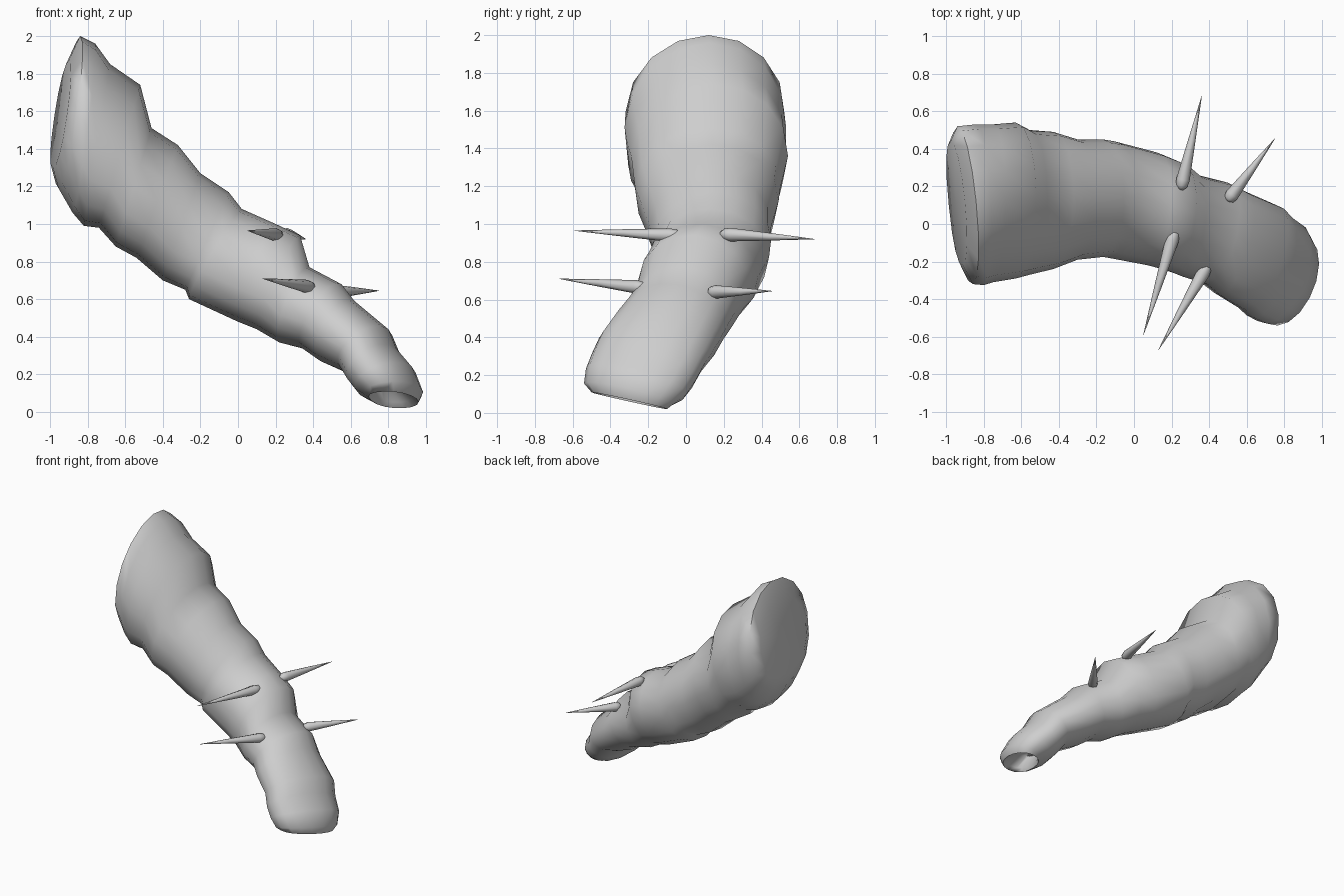
import bpy, bmesh, math
from mathutils import Vector

if "Cube" in bpy.data.objects:
    bpy.data.objects.remove(bpy.data.objects["Cube"])

grey = bpy.data.materials.new("plain grey")
grey.diffuse_color = (0.62, 0.62, 0.62, 1)
grey.use_nodes = True
grey.node_tree.nodes["Principled BSDF"].inputs["Base Color"].default_value = grey.diffuse_color
SIDES = 16


def make_object(name, bm, angle):
    bmesh.ops.recalc_face_normals(bm, faces=bm.faces)
    mesh = bpy.data.meshes.new(name)
    bm.to_mesh(mesh)
    bm.free()
    mesh.materials.append(grey)
    ob = bpy.data.objects.new(name, mesh)
    bpy.context.collection.objects.link(ob)
    bpy.ops.object.select_all(action='DESELECT')
    ob.select_set(True)
    bpy.context.view_layer.objects.active = ob
    bpy.ops.object.shade_smooth_by_angle(angle=math.radians(angle))
    return ob


def loft(bm, rings):
    loops = [[bm.verts.new(p) for p in ring] for ring in rings]
    for a, b in zip(loops, loops[1:]):
        for i in range(len(a)):
            j = (i + 1) % len(a)
            bm.faces.new((a[i], a[j], b[j], b[i]))
    for loop in (loops[0], loops[-1]):
        centre = bm.verts.new(sum((v.co for v in loop), Vector()) / len(loop))
        for i in range(len(loop)):
            bm.faces.new((loop[i], loop[(i + 1) % len(loop)], centre))


# Limb sections: upper edge x, z; lower edge x, z; y range; sideways skew
sections = [
    (-.90, 1.87, -.985, 1.30, -.22, .44, -.10),
    (-.84, 2.00, -.955, 1.19, -.32, .52, -.10),
    (-.76, 1.96, -.88, 1.06, -.325, .53, -.05),
    (-.68, 1.85, -.82, .99, -.31, .53, 0),
    (-.52, 1.74, -.74, .98, -.29, .54, 0),
    (-.46, 1.51, -.65, .88, -.27, .50, 0),
    (-.32, 1.42, -.54, .82, -.24, .49, 0),
    (-.20, 1.27, -.40, .70, -.19, .45, 0),
    (-.05, 1.17, -.28, .65, -.175, .45, 0),
    (.02, 1.08, -.26, .60, -.18, .44, .05),
    (.20, 1.00, .00, .48, -.22, .38, .08),
    (.33, .94, .10, .44, -.25, .33, .10),
    (.38, .77, .22, .37, -.28, .26, .15),
    (.55, .68, .34, .34, -.32, .22, .20),
    (.62, .59, .44, .27, -.38, .17, .25),
    (.80, .44, .56, .22, -.46, .10, .28),
    (.84, .34, .61, .14, -.50, .05, .30),
    (.925, .24, .65, .09, -.53, .00, .30),
    (.97, .13, .69, .07, -.54, -.07, .28),
    (.95, .07, .71, .06, -.50, -.10, .26),
]


def ring(tx, tz, bx, bz, y0, y1, skew):
    mid = Vector(((tx + bx) / 2, (y0 + y1) / 2, (tz + bz) / 2))
    up = Vector((tx - bx, 0, tz - bz)) / 2
    side = Vector((skew, 1, -max(skew, 0) * .85)) * (y1 - y0) / 2
    points = []
    for i in range(SIDES):
        c, s = math.cos(2 * math.pi * i / SIDES), math.sin(2 * math.pi * i / SIDES)
        power = .85 if s < 0 else 1     # underside is a little fuller
        points.append(mid + side * math.copysign(abs(c) ** power, c)
                      + up * math.copysign(abs(s) ** power, s)
                      + Vector((0, .05 * (tz - bz) * s / 2, 0)))
    return points


rings = [ring(*s) for s in sections]

# Hollow open end: the rim turns under into a recessed inner wall
rim = rings[-1]
centre = sum(rim, Vector()) / SIDES
inner = [centre + (p - centre) * .85 + Vector((-.01, .005, .025)) for p in rim]
deep = [centre + (p - centre) * .6 + Vector((-.06, .03, .11)) for p in rim]
bm = bmesh.new()
loft(bm, rings + [inner, deep])
make_object("limb", bm, 75)

# Spikes: rounded root sunk into the skin, straight taper to a point
spikes = [
    ("back_upper_spike", (.255, .21, .945), (.36, .68, .92)),
    ("back_lower_spike", (.51, .14, .64), (.75, .455, .645)),
    ("front_upper_spike", (.21, -.06, .94), (.05, -.59, .965)),
    ("front_lower_spike", (.38, -.24, .665), (.13, -.67, .71)),
]
for name, base, tip in spikes:
    base, tip = Vector(base), Vector(tip)
    axis = tip - base
    turn = axis.to_track_quat('Z', 'Y')
    profile = [(-.06, .012), (-.02, .03), (.05, .036), (.5, .02), (1, .001)]
    bm = bmesh.new()
    loft(bm, [[base + axis * t + turn @ Vector((r * math.cos(a), r * math.sin(a), 0))
               for a in (math.pi * i / 4 for i in range(8))] for t, r in profile])
    make_object(name, bm, 50)
